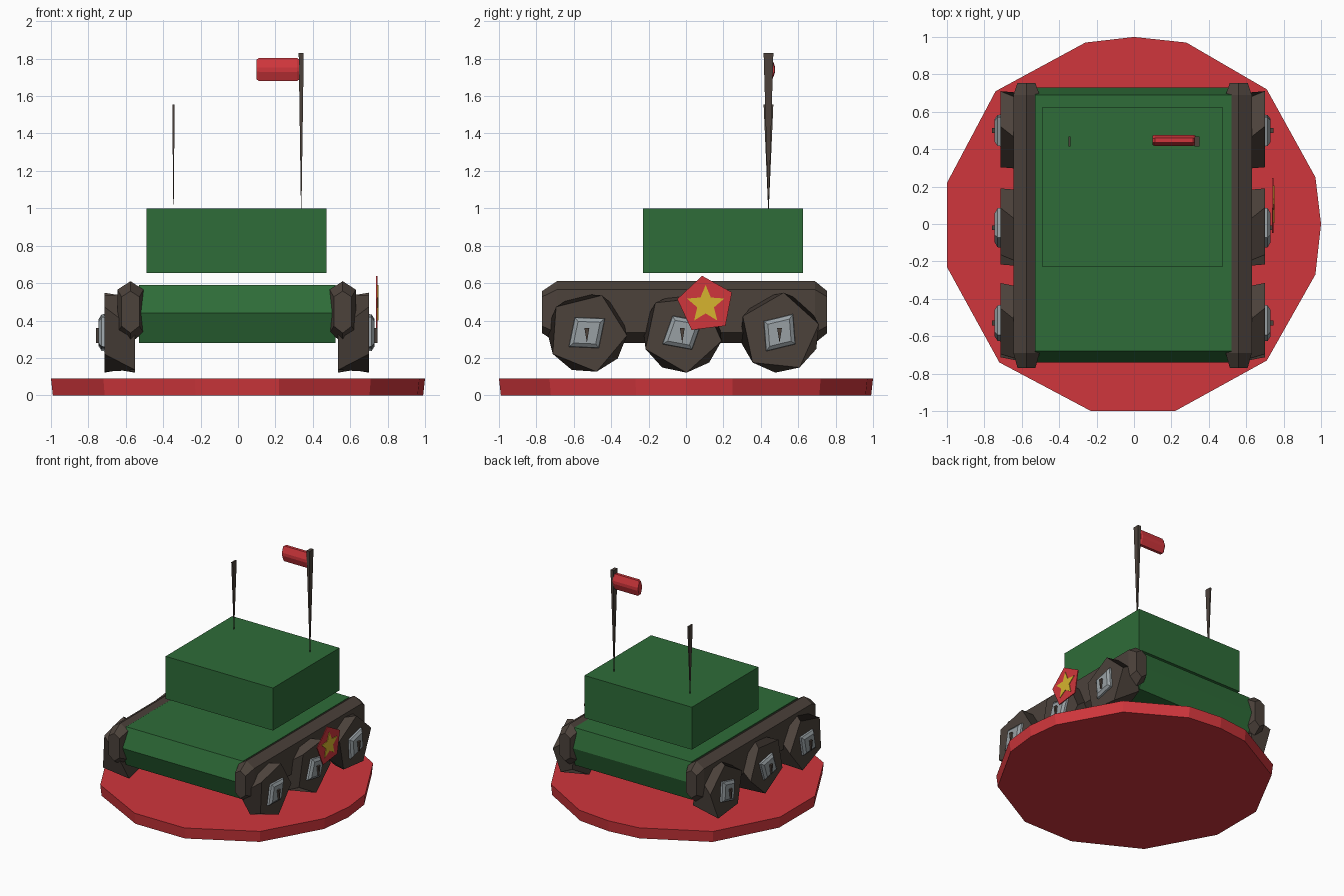
import bpy, bmesh
from math import sin, cos, radians

cube = bpy.data.objects.get("Cube")
if cube:
    bpy.data.objects.remove(cube, do_unlink=True)


def material(name, rgb):
    linear = [((c / 255 + 0.055) / 1.055) ** 2.4 for c in rgb]
    mat = bpy.data.materials.new(name)
    mat.use_nodes = True
    mat.diffuse_color = (*linear, 1)
    bsdf = mat.node_tree.nodes["Principled BSDF"]
    bsdf.inputs["Base Color"].default_value = (*linear, 1)
    bsdf.inputs["Roughness"].default_value = 0.8
    return mat


RED = material("red", (208, 54, 60))
GREEN = material("army green", (46, 108, 56))
BROWN = material("dark brown", (76, 66, 59))
GREY = material("light grey", (152, 160, 164))
YELLOW = material("yellow", (214, 180, 46))


def loft(name, rings, mat):
    """Join equal-sized rings of points with quads and cap both ends."""
    bm = bmesh.new()
    loops = [[bm.verts.new(p) for p in ring] for ring in rings]
    for a, b in zip(loops, loops[1:]):
        for i in range(len(a)):
            j = (i + 1) % len(a)
            bm.faces.new((a[i], a[j], b[j], b[i]))
    bm.faces.new(loops[0])
    bm.faces.new(loops[-1])
    bmesh.ops.recalc_face_normals(bm, faces=bm.faces)
    mesh = bpy.data.meshes.new(name)
    bm.to_mesh(mesh)
    bm.free()
    mesh.materials.append(mat)
    obj = bpy.data.objects.new(name, mesh)
    bpy.context.collection.objects.link(obj)
    return obj


def ring_x(x, y, z, radii, count, start):
    """Polygon facing along x; radii repeat around it."""
    angles = [radians(start + 360 * i / count) for i in range(count)]
    return [(x, y + radii[i % len(radii)] * cos(a), z + radii[i % len(radii)] * sin(a))
            for i, a in enumerate(angles)]


def rect(cx, cy, z, w, d):
    return [(cx + sx * w / 2, cy + sy * d / 2, z)
            for sx, sy in ((-1, -1), (1, -1), (1, 1), (-1, 1))]


def side_x(x, side):
    """Mirror across the slightly offset middle of the running gear."""
    return x if side > 0 else -0.015 - x


# Base plate
outline = [(-.26, .97), (0, 1), (.28, .97), (.71, .72), (.97, .25), (1, 0), (.97, -.27),
           (.71, -.73), (.22, -1), (-.23, -1), (-.72, -.74), (-1, -.23), (-1, .22), (-.74, .71)]
loft("base_plate", [[(x * s, y * s, z) for x, y in outline]
                    for s, z in ((.99, 0), (1, .09))], RED)

# Hull with pointed front and back
profile = [(-.68, .59), (-.74, .44), (-.68, .28), (.68, .28), (.73, .44), (.69, .59)]
loft("hull", [[(x, y, z) for y, z in profile] for x in (-.53, .52)], GREEN)

# Turret block
loft("turret", [rect(-.008, .198, z, .965, .855) for z in (.655, 1)], GREEN)

# Tracks and wheels on both sides
for side, label in ((1, "left"), (-1, "right")):
    section = [(.07, .12), (0, .165), (-.07, .12), (-.07, -.11), (0, -.165), (.07, -.11)]
    rings = []
    for y, s in ((-.77, .68), (-.69, 1), (.69, 1), (.755, .68)):
        rings.append([(side_x(.56 + dx * s, side), y, .445 + dz * s) for dx, dz in section])
    loft(label + "_track", rings, BROWN)

    for place, y, turn in (("front", -.53, 68), ("middle", -.02, 60), ("back", .5, 84)):
        wheel = [ring_x(side_x(.535, side), y, .335, [.215], 5, turn + 36),
                 ring_x(side_x(.70, side), y, .335, [.215], 5, turn)]
        loft(f"{label}_{place}_wheel", wheel, BROWN)
        hub = [ring_x(side_x(x, side), y, .335, [r, r * .85], 4, turn - 30)
               for x, r in ((.69, .125), (.715, .12), (.73, .09))]
        loft(f"{label}_{place}_hub", hub, GREY)
        pin = [[(side_x(x, side), y + dy, .32 + dz)
                for dy, dz in ((-.013, .04), (.013, .04), (0, -.04))]
               for x in (.72, .745)]
        loft(f"{label}_{place}_axle_pin", pin, BROWN)

# Badge with a star on the left side
loft("badge_plate", [ring_x(x, .105, .485, [.155], 5, 97) for x in (.738, .745)], RED)
loft("badge_star", [ring_x(x, .105, .485, [.105, .047], 10, 90) for x in (.744, .750)], YELLOW)

# Flag pole and aerial, both wider at the top
loft("flag_pole", [rect(.338, .441, 1, .003, .004), rect(.338, .441, 1.83, .027, .052)], BROWN)
loft("aerial", [rect(-.345, .441, 1, .002, .004), rect(-.345, .441, 1.555, .013, .052)], BROWN)

# Rolled flag
flag_section = [(-.03, -.012), (-.012, -.062), (.012, -.062), (.03, -.012),
                (.03, .012), (.012, .062), (-.012, .062), (-.03, .012)]
loft("flag", [[(x, .447 + dy * s, 1.742 + dz * s) for dy, dz in flag_section]
              for x, s in ((.10, .85), (.112, 1), (.315, 1), (.328, .85))], RED)
